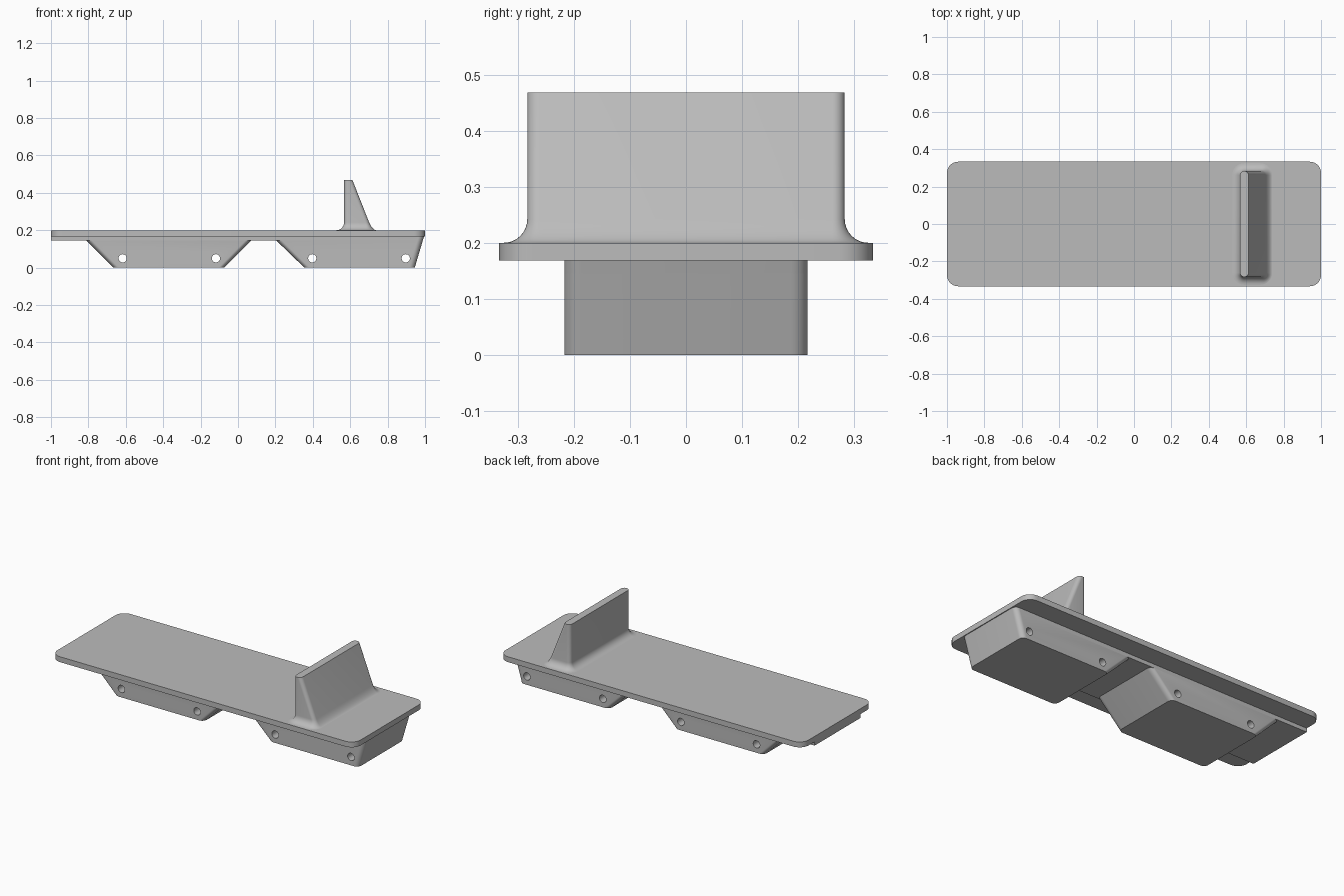
import bpy, bmesh, math

cube = bpy.data.objects.get("Cube")
if cube:
    bpy.data.objects.remove(cube, do_unlink=True)

grey = bpy.data.materials.new("light_grey")
grey.use_nodes = True
colour = (0.5, 0.5, 0.5, 1)
grey.diffuse_color = colour
grey.node_tree.nodes["Principled BSDF"].inputs["Base Color"].default_value = colour


def section(z, x0, x1, half, r0, r1, steps=8):
    """Rounded rectangle at height z; r0 and r1 round the -x and +x corners."""
    pts = []
    for cx, sy, r, start in ((x1 - r1, 1, r1, 0), (x0 + r0, 1, r0, 90),
                             (x0 + r0, -1, r0, 180), (x1 - r1, -1, r1, 270)):
        for i in range(steps + 1):
            a = math.radians(start + 90 * i / steps)
            pts.append((cx + r * math.cos(a), sy * (half - r) + r * math.sin(a), z))
    return pts


def loft(name, sections):
    """Skin a closed solid through sections listed from bottom to top."""
    bm = bmesh.new()
    rings = [[bm.verts.new(p) for p in s] for s in sections]
    n = len(rings[0])
    for low, high in zip(rings, rings[1:]):
        for i in range(n):
            j = (i + 1) % n
            bm.faces.new((low[i], low[j], high[j], high[i]))
    bm.faces.new(rings[0][::-1])
    bm.faces.new(rings[-1])
    bmesh.ops.remove_doubles(bm, verts=bm.verts, dist=1e-5)
    bmesh.ops.recalc_face_normals(bm, faces=bm.faces)
    mesh = bpy.data.meshes.new(name)
    bm.to_mesh(mesh)
    bm.free()
    mesh.materials.append(grey)
    ob = bpy.data.objects.new(name, mesh)
    bpy.context.collection.objects.link(ob)
    return ob


def activate(ob):
    bpy.ops.object.select_all(action='DESELECT')
    ob.select_set(True)
    bpy.context.view_layer.objects.active = ob


def drill(ob, x, z=0.05, radius=0.022):
    """Cut a round hole right through along y."""
    bpy.ops.mesh.primitive_cylinder_add(vertices=24, radius=radius, depth=1,
                                        location=(x, 0, z), rotation=(math.pi / 2, 0, 0))
    cutter = bpy.context.object
    cutter.hide_render = True
    cutter.data.materials.append(grey)
    activate(ob)
    mod = ob.modifiers.new("hole", 'BOOLEAN')
    mod.operation, mod.solver, mod.object = 'DIFFERENCE', 'EXACT', cutter
    bpy.ops.object.modifier_apply(modifier=mod.name)
    bpy.data.objects.remove(cutter, do_unlink=True)


# Flat deck with rounded corners
parts = [loft("deck", [section(z, -1, 1, 0.333, 0.06, 0.06) for z in (0.168, 0.2)])]

# Thin spine under the deck
width, spine_z, r = 0.217, 0.145, 0.03
parts.append(loft("spine", [section(spine_z, -1, 0.988, width, 0, r),
                            section(0.168, -1, 0.995, width, 0, r)]))

# Two hanging pods with sloped ends and cross holes
for name, bottom, top, holes in (
        ("rear_pod", (-0.665, -0.075), (-0.81, 0.07), (-0.617, -0.118)),
        ("front_pod", (0.355, 0.945), (0.205, 0.988), (0.397, 0.897))):
    pod = loft(name, [section(0, *bottom, width, r, r),
                      section(spine_z, *top, width, r, r)])
    for x in holes:
        drill(pod, x)
    parts.append(pod)

# Upright wedge, flared into the deck by a concave fillet
fillet, base, peak = 0.042, 0.2, 0.468
rings = []
for i in range(9):
    a = math.radians(90 * i / 8)
    z = base + fillet * (1 - math.cos(a))
    flare = fillet * (1 - math.sin(a))
    slope_x = 0.718 - 0.4 * (z - base)
    rings.append(section(z, 0.567 - flare, slope_x + 0.5 * flare,
                         0.283 + flare, 0.022 + flare, 0.022 + flare))
rings.append(section(peak, 0.567, 0.612, 0.283, 0.022, 0.022))
parts.append(loft("upright_wedge", rings))

# Smooth the rounded corners, keep the hard edges
for ob in parts:
    activate(ob)
    bpy.ops.object.shade_smooth_by_angle(angle=math.radians(30))
